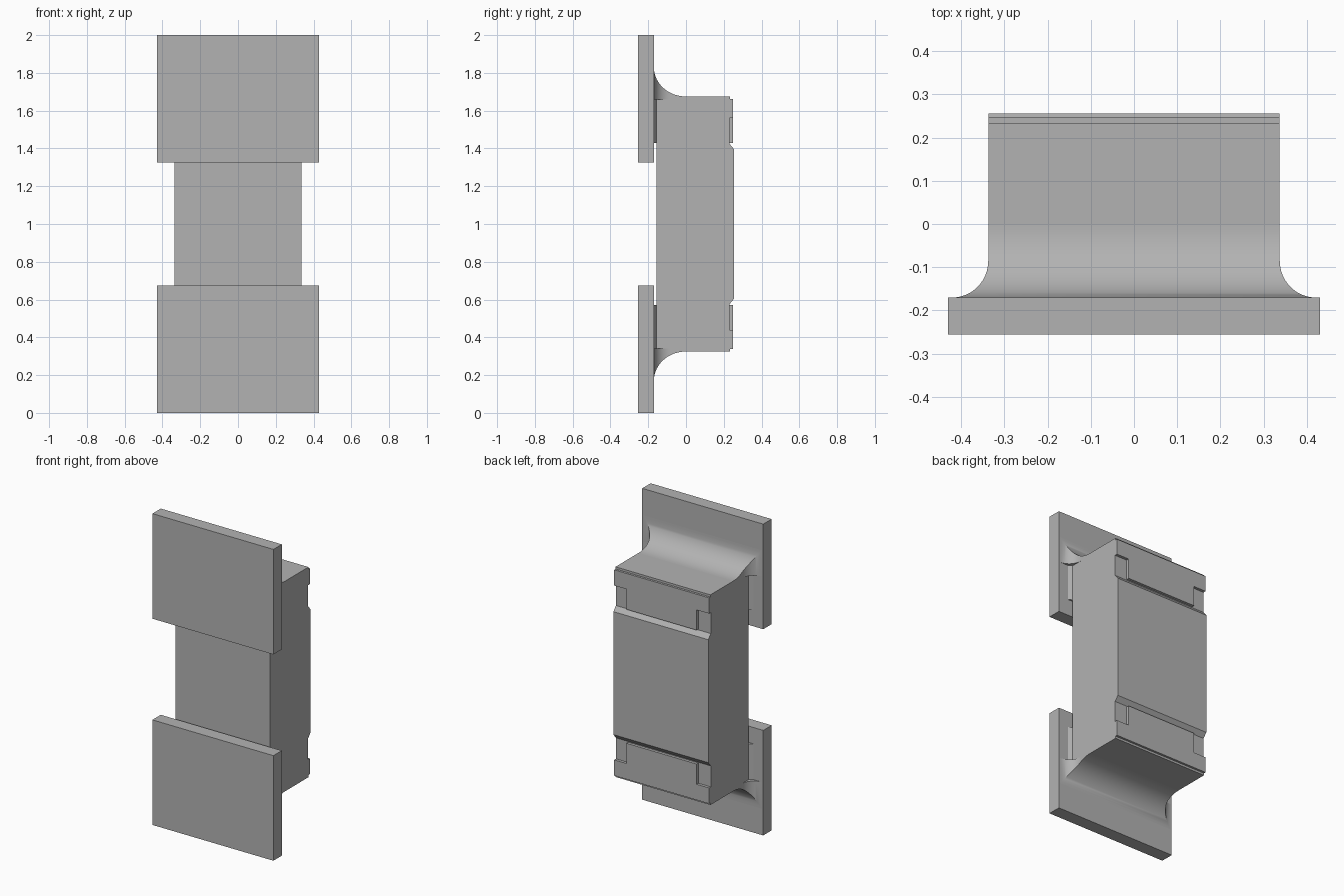
import bpy, bmesh, math

cube = bpy.data.objects.get("Cube")
if cube:
    bpy.data.objects.remove(cube, do_unlink=True)

grey = bpy.data.materials.new("plain_grey")
grey.use_nodes = True
colour = (0.45, 0.45, 0.45, 1)
grey.diffuse_color = colour
grey.node_tree.nodes["Principled BSDF"].inputs["Base Color"].default_value = colour

HALF = 0.337      # half width of the body
PAD_TOP = -0.17   # back face of the pads


def finish(name, bm, smooth=False):
    bmesh.ops.recalc_face_normals(bm, faces=bm.faces)
    mesh = bpy.data.meshes.new(name)
    bm.to_mesh(mesh)
    bm.free()
    mesh.materials.append(grey)
    obj = bpy.data.objects.new(name, mesh)
    bpy.context.collection.objects.link(obj)
    if smooth:
        bpy.ops.object.select_all(action='DESELECT')
        obj.select_set(True)
        bpy.context.view_layer.objects.active = obj
        bpy.ops.object.shade_smooth_by_angle(angle=math.radians(30))
    return obj


def loft(sections):
    """Skin a row of equal-sized point rings and cap both ends."""
    bm = bmesh.new()
    rings = [[bm.verts.new(p) for p in ring] for ring in sections]
    n = len(rings[0])
    for a, b in zip(rings, rings[1:]):
        for i in range(n):
            j = (i + 1) % n
            bm.faces.new((a[i], a[j], b[j], b[i]))
    bm.faces.new(rings[0])
    bm.faces.new(rings[-1])
    return bm


def prism_x(points, half):
    """Extrude a (y, z) outline across the width."""
    return loft([[(x, y, z) for y, z in points] for x in (-half, half)])


def prism_y(points, y0, y1):
    """Extrude an (x, z) outline through the depth."""
    return loft([[(x, y, z) for x, z in points] for y in (y0, y1)])


def box(name, half, y0, y1, z0, z1):
    return finish(name, prism_x([(y0, z0), (y1, z0), (y1, z1), (y0, z1)], half))


# Body core and raised back panel with sloped ends
box("body_core", HALF, -0.155, 0.23, 0.325, 1.675)
finish("back_panel", prism_x([(0.225, 0.575), (0.23, 0.575), (0.255, 0.605),
                              (0.255, 1.395), (0.23, 1.425), (0.225, 1.425)], HALF))

for s, end in ((1, "upper"), (-1, "lower")):
    def z(h):
        return 1 + s * h

    # Flat mounting pad
    box(end + "_pad", 0.43, -0.255, PAD_TOP, z(0.325), z(1))

    # Terminal cap on the back, notched at both sides, rounded at the outer edge
    inner = HALF - 0.088
    side = [(HALF, 0.675), (HALF, 0.56), (inner, 0.56), (inner, 0.43)]
    outline = side + [(-x, h) for x, h in reversed(side)]
    cap = prism_y([(x, z(h)) for x, h in outline], 0.2, 0.248)
    edges = [e for e in cap.edges
             if all(v.co.y > 0.24 and abs(v.co.z - z(0.675)) < 0.001 for v in e.verts)]
    bmesh.ops.bevel(cap, geom=edges, offset=0.014, segments=4, affect='EDGES')
    finish(end + "_terminal_cap", cap, True)

    # Thin joint under the terminal, spreading out towards the pad
    box(end + "_terminal_foot", HALF, PAD_TOP, -0.15, z(0.43), z(0.66))
    for m, hand in ((1, "left"), (-1, "right")):
        skirt = [(HALF - 0.02, -0.155), (HALF, -0.155), (HALF + 0.025, PAD_TOP),
                 (HALF - 0.02, PAD_TOP)]
        finish(f"{end}_{hand}_skirt",
               loft([[(m * x, y, z(h)) for x, y in skirt] for h in (0.43, 0.66)]))

    # Concave end fillet that flares sideways onto the pad
    sections = []
    steps = 18
    for i in range(steps + 1):
        a = math.pi / 2 * i / steps
        y = PAD_TOP + 0.17 * (1 - math.cos(a))
        top = 0.83 - 0.155 * math.sin(a)
        t = min(1, (y - PAD_TOP) / 0.085)
        half = HALF + 0.083 * (1 - math.sqrt(1 - (1 - t) ** 2))
        sections.append([(-half, y, z(0.66)), (half, y, z(0.66)),
                         (half, y, z(top)), (-half, y, z(top))])
    finish(end + "_end_fillet", loft(sections), True)
